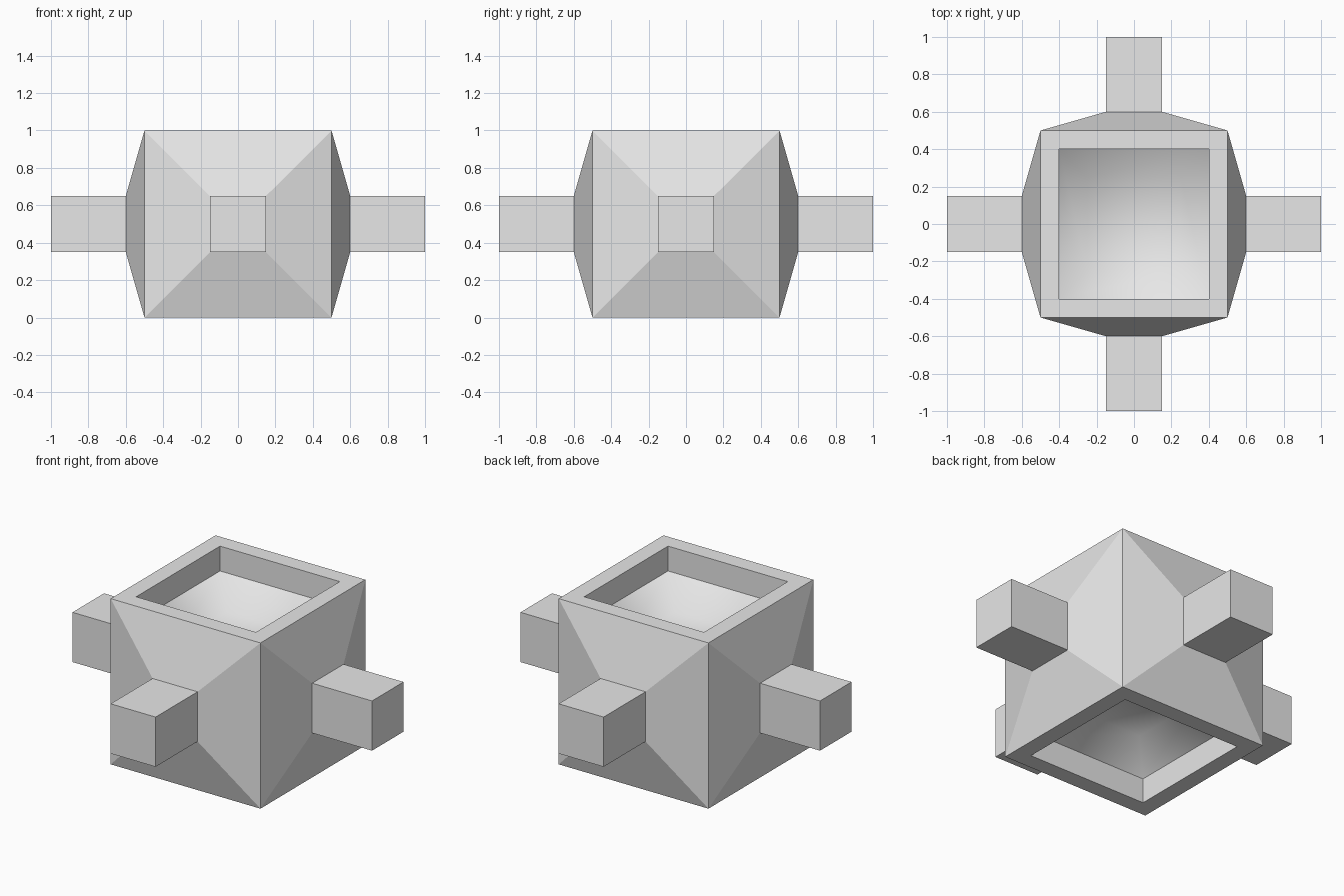
import bpy
import bmesh
from mathutils import Matrix

default = bpy.data.objects.get("Cube")
if default:
    bpy.data.objects.remove(default, do_unlink=True)

# Single grey material
GREY = (0.8, 0.8, 0.8, 1.0)
grey = bpy.data.materials.new("light_grey")
grey.use_nodes = True
grey.diffuse_color = GREY
grey.node_tree.nodes["Principled BSDF"].inputs["Base Color"].default_value = GREY


def step(bm, face, inset, depth):
    """Inset a face, move it along its normal, and return the new side faces."""
    result = bmesh.ops.inset_individual(
        bm, faces=[face], thickness=inset, depth=depth, use_even_offset=True)
    return result["faces"]


bm = bmesh.new()
bmesh.ops.create_cube(bm, size=1.0, matrix=Matrix.Translation((0, 0, 0.5)))
bm.normal_update()

for face in list(bm.faces):
    if abs(face.normal.z) < 0.5:
        # Side: sloped pyramid base, then a square arm
        step(bm, face, 0.35, 0.10)
        step(bm, face, 0.0, 0.40)
    else:
        # Top and bottom: flat rim, straight wall, then a soft basin
        step(bm, face, 0.10, 0.0)
        step(bm, face, 0.0, -0.15)
        lip = list(face.verts)
        slopes = step(bm, face, 0.15, -0.15)
        for basin_face in [f for f in slopes if f is not face] + [face]:
            basin_face.smooth = True
        # Crisp crease where the wall meets the basin
        for f in slopes:
            for edge in f.edges:
                if any(not n.smooth for n in edge.link_faces):
                    edge.smooth = False

bmesh.ops.recalc_face_normals(bm, faces=bm.faces)
mesh = bpy.data.meshes.new("junction_block")
bm.to_mesh(mesh)
bm.free()
mesh.materials.append(grey)
block = bpy.data.objects.new("junction_block", mesh)
bpy.context.collection.objects.link(block)
